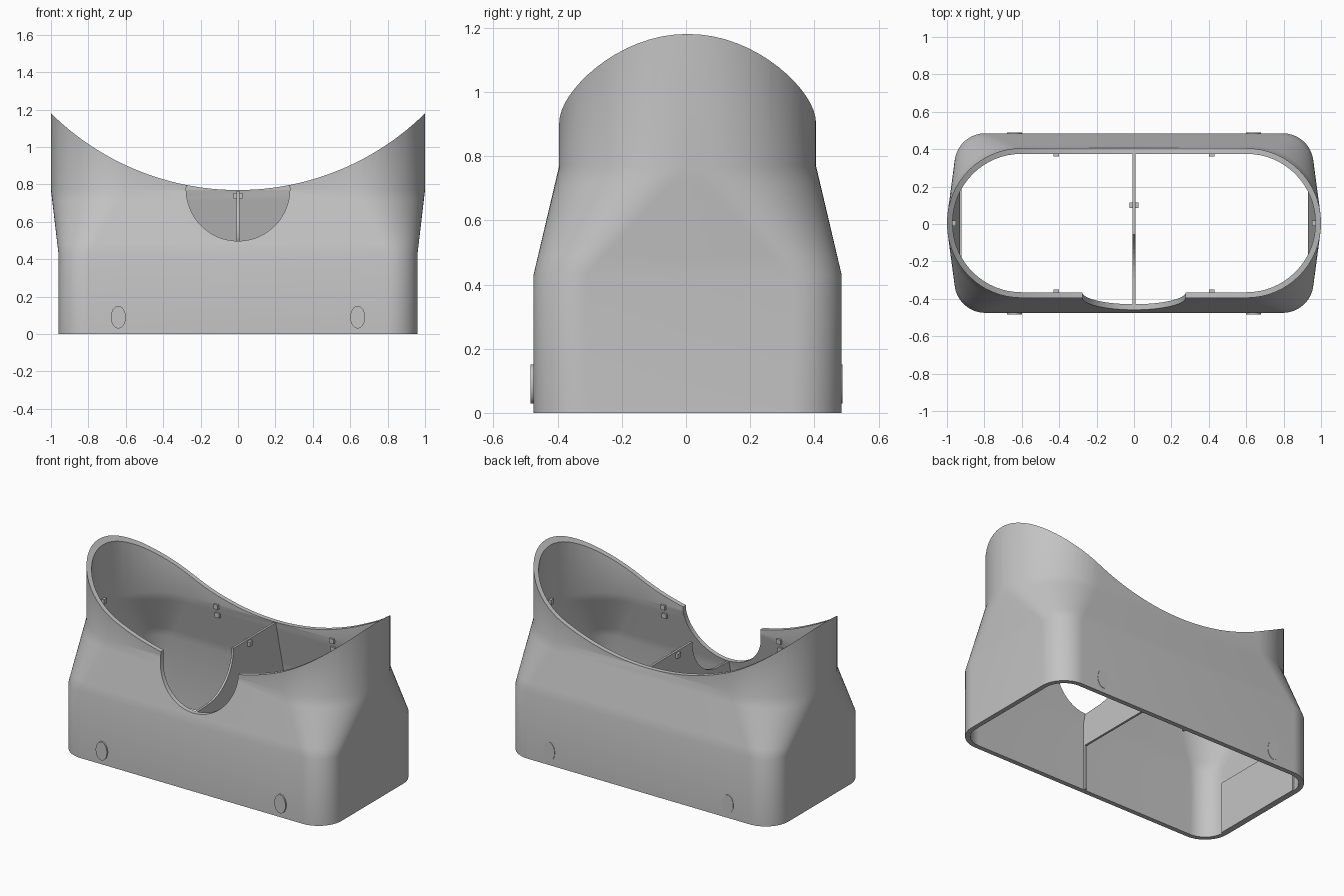
import bpy, bmesh
from math import sin, cos, pi, radians
from mathutils import Matrix, Vector

if "Cube" in bpy.data.objects:
    bpy.data.objects.remove(bpy.data.objects["Cube"], do_unlink=True)

grey = bpy.data.materials.new("plain_grey")
grey.use_nodes = True
COLOUR = (0.55, 0.55, 0.55, 1)
grey.diffuse_color = COLOUR
grey.node_tree.nodes["Principled BSDF"].inputs["Base Color"].default_value = COLOUR

WALL = 0.03
YC = 0.005          # body centre in y
STEPS = 16          # segments per rounded corner


def make(name, bm):
    bmesh.ops.recalc_face_normals(bm, faces=bm.faces)
    mesh = bpy.data.meshes.new(name)
    bm.to_mesh(mesh)
    bm.free()
    mesh.materials.append(grey)
    ob = bpy.data.objects.new(name, mesh)
    bpy.context.collection.objects.link(ob)
    return ob


def rounded(hx, hy, r):
    """Outline of a rounded rectangle."""
    pts = []
    for k, (sx, sy) in enumerate([(1, 1), (-1, 1), (-1, -1), (1, -1)]):
        for i in range(STEPS + 1):
            a = (k + i / STEPS) * pi / 2
            pts.append((sx * (hx - r) + r * cos(a), sy * (hy - r) + r * sin(a)))
    return pts


def prism(name, pts, depth, matrix):
    """Extrude a flat outline, centred on its own plane."""
    bm = bmesh.new()
    face = bm.faces.new([bm.verts.new((u, v, -depth / 2)) for u, v in pts])
    out = bmesh.ops.extrude_face_region(bm, geom=[face])
    top = [v for v in out["geom"] if isinstance(v, bmesh.types.BMVert)]
    bmesh.ops.translate(bm, verts=top, vec=(0, 0, depth))
    bm.transform(matrix)
    return make(name, bm)


def box(name, centre, size):
    bm = bmesh.new()
    bmesh.ops.create_cube(bm, size=1)
    bm.transform(Matrix.Translation(centre) @ Matrix.Diagonal((*size, 1)))
    return make(name, bm)


def cylinder_y(name, centre, rx, rz, depth, segments=48):
    bm = bmesh.new()
    bmesh.ops.create_cone(bm, cap_ends=True, segments=segments,
                          radius1=1, radius2=1, depth=1)
    bm.transform(Matrix.Translation(centre) @ Matrix.Diagonal((rx, depth, rz, 1))
                 @ Matrix.Rotation(pi / 2, 4, 'X'))
    return make(name, bm)


def smooth(ob, angle=30):
    bpy.ops.object.select_all(action='DESELECT')
    ob.select_set(True)
    bpy.context.view_layer.objects.active = ob
    bpy.ops.object.shade_smooth_by_angle(angle=radians(angle))


def cut(ob, cutter):
    cutter.hide_render = True
    mod = ob.modifiers.new("cut", 'BOOLEAN')
    mod.operation, mod.solver, mod.object = 'DIFFERENCE', 'EXACT', cutter
    bpy.ops.object.select_all(action='DESELECT')
    ob.select_set(True)
    bpy.context.view_layer.objects.active = ob
    bpy.ops.object.modifier_apply(modifier=mod.name)
    bpy.data.objects.remove(cutter, do_unlink=True)


def section(t):
    """Outer half sizes and corner radius, from base (0) to collar (1)."""
    return 0.96 + 0.04 * t, 0.48 - 0.08 * t, 0.165 + 0.233 * t


# Shell: rounded rectangular base blending into an oval collar
levels = [(0, 0)] + [(0.43 + 0.34 * i / 6, i / 6) for i in range(7)] + [(1.3, 1)]
rings = [(z, t, 0) for z, t in levels] + [(z, t, WALL) for z, t in reversed(levels)]
bm = bmesh.new()
loops = []
for z, t, inset in rings:
    hx, hy, r = section(t)
    outline = rounded(hx - inset, hy - inset, r - inset)
    loops.append([bm.verts.new((x, y + YC, z)) for x, y in outline])
count = len(loops[0])
for a, b in zip(loops, loops[1:] + loops[:1]):
    for i in range(count):
        j = (i + 1) % count
        bm.faces.new((a[i], a[j], b[j], b[i]))
shell = make("shell", bm)

# Saddle-shaped rim, front notch and oval side recess
cut(shell, cylinder_y("saddle_cutter", (0, 0, 2.194), 1.424, 1.424, 3, 192))
cut(shell, cylinder_y("notch_cutter", (0, -0.4, 0.775), 0.277, 0.277, 0.6, 96))
side_plane = Matrix(((0, 0, 1, -0.97), (1, 0, 0, YC), (0, 1, 0, 0.19), (0, 0, 0, 1)))
cut(shell, prism("recess_cutter", rounded(0.34, 0.165, 0.16), 0.05, side_plane))
smooth(shell)

# Backing pad inside the recessed end
box("recess_backing_pad", (-0.927, YC, 0.165), (0.012, 0.64, 0.33))

# Central divider with a curved scoop at the front and thin ribs down to the base
profile = [(-0.46, 0), (-0.435, 0), (-0.435, 0.29), (0.435, 0.29), (0.435, 0),
           (0.46, 0), (0.46, 0.43), (0.38, 0.765)]
profile += [(-0.33 + 0.27 * cos(a), 0.765 + 0.265 * sin(a))
            for a in [-pi / 2 * i / 12 for i in range(13)]]
profile += [(-0.435, 0.495), (-0.46, 0.43)]
mid_plane = Matrix(((0, 0, 1, 0), (1, 0, 0, YC), (0, 1, 0, 0), (0, 0, 0, 1)))
prism("divider", profile, 0.014, mid_plane)
box("divider_nub", (0, 0.1, 0.74), (0.05, 0.03, 0.03))

# Pairs of small nubs on the inner walls, and one at each end
for sx, side in ((-1, "right"), (1, "left")):
    for sy, face in ((-1, "front"), (1, "back")):
        for z, level in ((0.76, "upper"), (0.70, "lower")):
            slope = max(0, 0.77 - z) * 0.235
            box(f"{level}_nub_{face}_{side}", (sx * 0.415, YC + sy * (0.364 + slope), z),
                (0.03, 0.02, 0.03))
        # Oval buttons near the base
        y = -0.475 if sy < 0 else 0.478
        smooth(cylinder_y(f"{face}_button_{side}", (sx * 0.64, y, 0.09),
                          0.04, 0.06, 0.02))
    box(f"end_nub_{side}", (sx * 0.963, YC, 0.79), (0.02, 0.03, 0.03))
